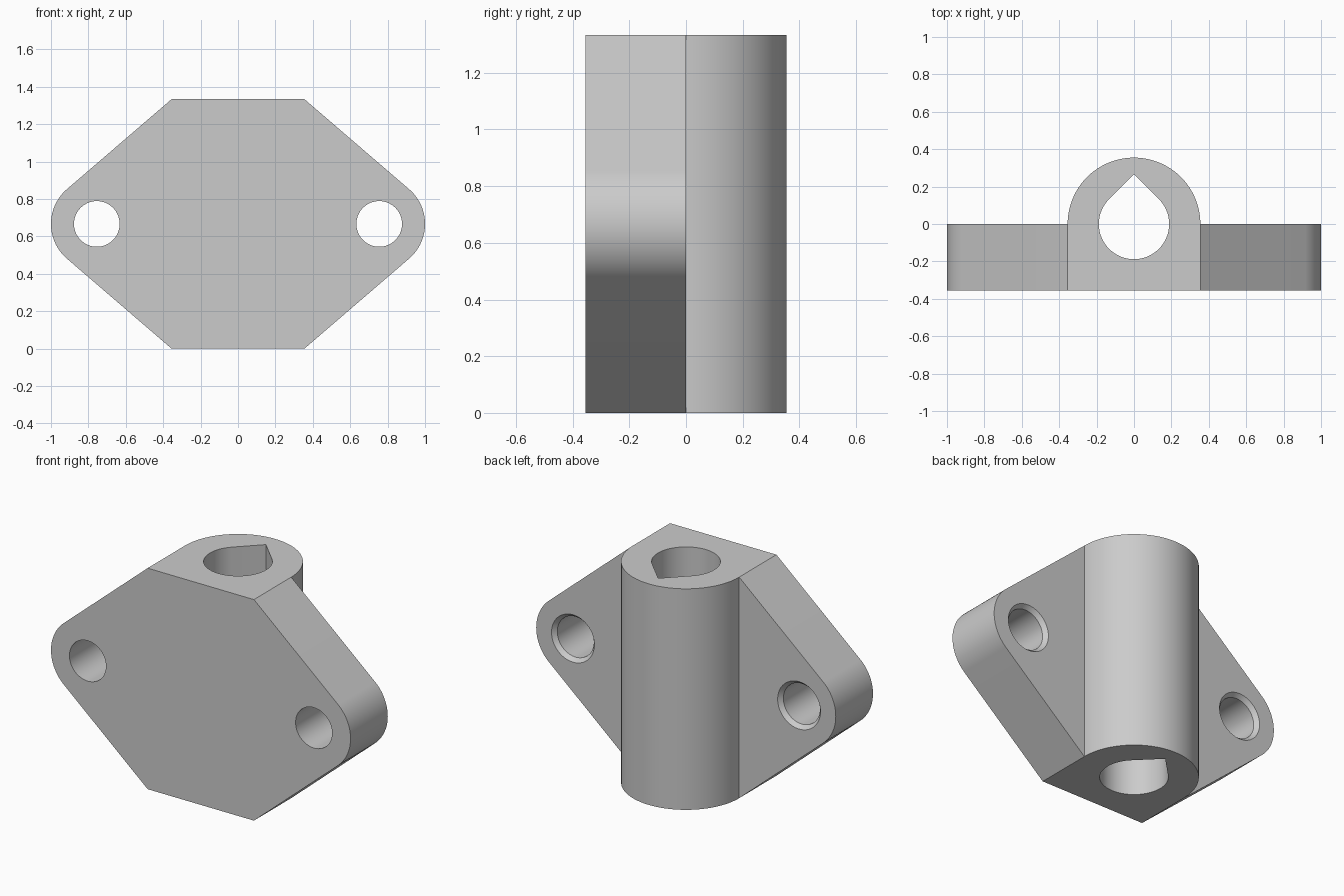
import bpy
import bmesh
from math import sin, cos, pi, atan2, acos, hypot
from mathutils import Matrix, Vector

cube = bpy.data.objects.get("Cube")
if cube:
    bpy.data.objects.remove(cube, do_unlink=True)

HEIGHT, DEPTH = 1.334, 0.355
MID = HEIGHT / 2
EAR_X, EAR_R = 0.755, 0.245
HOLE_R, RIM_R, RIM_DEPTH = 0.122, 0.143, 0.025
BORE_R = 0.188

grey = bpy.data.materials.new("light grey")
grey.use_nodes = True
grey.diffuse_color = (0.6, 0.6, 0.6, 1)
grey.node_tree.nodes["Principled BSDF"].inputs["Base Color"].default_value = (0.6, 0.6, 0.6, 1)


def arc(cx, cy, r, start, end, steps):
    angles = [start + (end - start) * i / steps for i in range(steps + 1)]
    return [(cx + r * cos(a), cy + r * sin(a)) for a in angles]


def finish(name, bm):
    bmesh.ops.recalc_face_normals(bm, faces=bm.faces[:])
    mesh = bpy.data.meshes.new(name)
    bm.to_mesh(mesh)
    bm.free()
    mesh.materials.append(grey)
    obj = bpy.data.objects.new(name, mesh)
    bpy.context.collection.objects.link(obj)
    return obj


def prism(name, points, offset):
    """Extrude a closed outline of 3D points along an offset."""
    bm = bmesh.new()
    face = bm.faces.new([bm.verts.new(p) for p in points])
    extruded = bmesh.ops.extrude_face_region(bm, geom=[face])["geom"]
    verts = [v for v in extruded if isinstance(v, bmesh.types.BMVert)]
    bmesh.ops.translate(bm, verts=verts, vec=offset)
    return finish(name, bm)


def hole_cutter(name, x):
    """Lathed through hole with a chamfered rim on the back."""
    profile = [(0, -0.5), (HOLE_R, -0.5), (HOLE_R, -RIM_DEPTH),
               (RIM_R, 0), (RIM_R, 0.1), (0, 0.1)]
    bm = bmesh.new()
    verts = [bm.verts.new((r, y, 0)) for r, y in profile]
    edges = [bm.edges.new(pair) for pair in zip(verts, verts[1:])]
    bmesh.ops.spin(bm, geom=verts + edges, cent=(0, 0, 0), axis=(0, 1, 0),
                   angle=2 * pi, steps=64)
    bmesh.ops.remove_doubles(bm, verts=bm.verts[:], dist=0.0001)
    bmesh.ops.transform(bm, matrix=Matrix.Translation((x, 0, MID)), verts=bm.verts[:])
    return finish(name, bm)


def combine(body, tool, operation):
    mod = body.modifiers.new(tool.name, "BOOLEAN")
    mod.operation, mod.solver, mod.object = operation, "EXACT", tool
    bpy.context.view_layer.objects.active = body
    bpy.ops.object.modifier_apply(modifier=mod.name)
    bpy.data.objects.remove(tool, do_unlink=True)


# Flange plate: flat top and bottom, straight flanks tangent to the round ears
dx, dz = DEPTH - EAR_X, MID
tangent = atan2(dz, dx) - acos(EAR_R / hypot(dx, dz))
right = [(DEPTH, -MID)] + arc(EAR_X, 0, EAR_R, -tangent, tangent, 40) + [(DEPTH, MID)]
outline = right + [(-x, -z) for x, z in right]
body = prism("mounting_bracket", [(x, -DEPTH, z + MID) for x, z in outline], (0, DEPTH, 0))

# Upright barrel with a square front
barrel = [(-DEPTH, -DEPTH), (DEPTH, -DEPTH)] + arc(0, 0, DEPTH, 0, pi, 64)
combine(body, prism("barrel", [(x, y, 0) for x, y in barrel], (0, 0, HEIGHT)), "UNION")

# Teardrop bore through the barrel
drop = arc(0, 0, BORE_R, 3 * pi / 4, 9 * pi / 4, 64) + [(0, BORE_R * 2 ** 0.5)]
combine(body, prism("bore_cutter", [(x, y, -0.1) for x, y in drop],
                    (0, 0, HEIGHT + 0.2)), "DIFFERENCE")

# Bolt holes in the ears
for name, x in (("left_hole_cutter", EAR_X), ("right_hole_cutter", -EAR_X)):
    combine(body, hole_cutter(name, x), "DIFFERENCE")

bpy.ops.object.select_all(action="DESELECT")
body.select_set(True)
bpy.context.view_layer.objects.active = body
bpy.ops.object.shade_smooth_by_angle()
